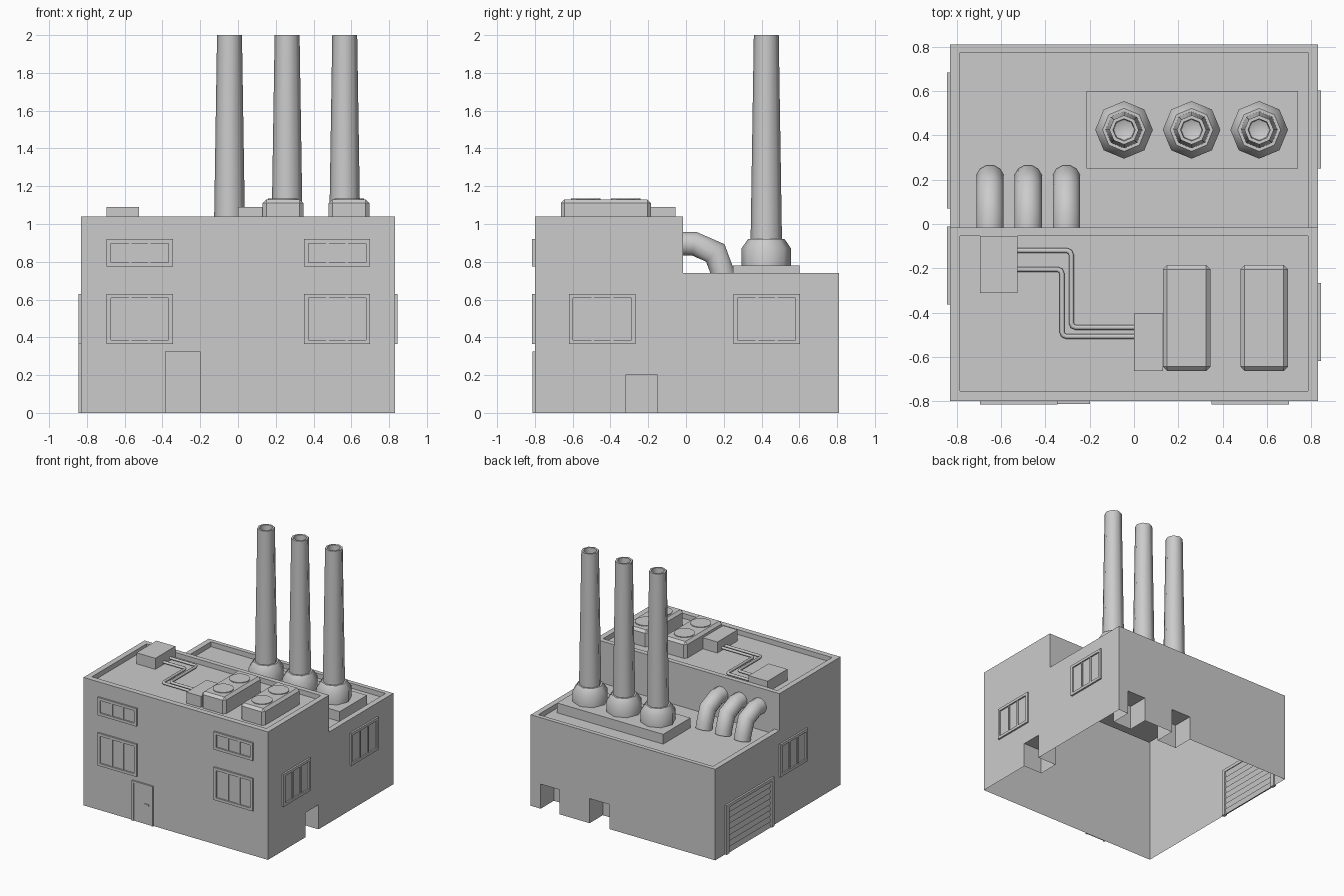
import bpy, bmesh, math
from mathutils import Vector, Matrix

if "Cube" in bpy.data.objects:
    bpy.data.objects.remove(bpy.data.objects["Cube"])


def finish(name, bm, smooth=None):
    bmesh.ops.recalc_face_normals(bm, faces=bm.faces)
    me = bpy.data.meshes.new(name)
    bm.to_mesh(me)
    bm.free()
    ob = bpy.data.objects.new(name, me)
    bpy.context.collection.objects.link(ob)
    bpy.ops.object.select_all(action='DESELECT')
    bpy.context.view_layer.objects.active = ob
    ob.select_set(True)
    if smooth:
        bpy.ops.object.shade_smooth_by_angle(angle=math.radians(smooth))
    return ob


def add_box(bm, x, y, z):
    m = Matrix.Translation(((x[0] + x[1]) / 2, (y[0] + y[1]) / 2, (z[0] + z[1]) / 2))
    m = m @ Matrix.Diagonal((x[1] - x[0], y[1] - y[0], z[1] - z[0], 1))
    return bmesh.ops.create_cube(bm, size=1, matrix=m)['verts']


def box(name, x, y, z):
    bm = bmesh.new()
    add_box(bm, x, y, z)
    return finish(name, bm)


def prism(bm, profile, x0, x1):
    """Extrude a (y, z) profile along x."""
    face = bm.faces.new([bm.verts.new((x0, y, z)) for y, z in profile])
    r = bmesh.ops.extrude_face_region(bm, geom=[face])
    moved = [v for v in r['geom'] if isinstance(v, bmesh.types.BMVert)]
    bmesh.ops.translate(bm, verts=moved, vec=(x1 - x0, 0, 0))


def lathe(name, profile, x, y, sides):
    bm = bmesh.new()
    vs = [bm.verts.new((r, 0, z)) for r, z in profile]
    es = [bm.edges.new(p) for p in zip(vs, vs[1:])]
    bmesh.ops.spin(bm, geom=vs + es, axis=(0, 0, 1), cent=(0, 0, 0),
                   angle=math.tau, steps=sides)
    bmesh.ops.remove_doubles(bm, verts=bm.verts, dist=1e-4)
    bmesh.ops.translate(bm, verts=bm.verts, vec=(x, y, 0))
    return finish(name, bm, 50)


def tube(name, pts, radius, sides):
    """Sweep a round section along a mitred path."""
    pts = [Vector(p) for p in pts]
    bm = bmesh.new()
    rings = []
    d = (pts[1] - pts[0]).normalized()
    u = d.orthogonal().normalized()
    w = d.cross(u)
    ring = [pts[0] + radius * (u * math.cos(a) + w * math.sin(a))
            for a in (math.tau * i / sides for i in range(sides))]
    for i, p in enumerate(pts):
        if i:
            d = (p - pts[i - 1]).normalized()
            n = d if i == len(pts) - 1 else (d + (pts[i + 1] - p).normalized()).normalized()
            ring = [c + d * ((p - c).dot(n) / d.dot(n)) for c in ring]
        rings.append([bm.verts.new(c) for c in ring])
    for a, b in zip(rings, rings[1:]):
        for i in range(sides):
            j = (i + 1) % sides
            bm.faces.new((a[i], a[j], b[j], b[i]))
    return finish(name, bm, 50)


# Stepped building shell
bm = bmesh.new()
prism(bm, [(-.80, 0), (.81, 0), (.81, .74), (-.015, .74), (-.015, 1.04), (-.80, 1.04)], -.83, .83)
building = finish("building_shell", bm)

# Roof recesses, ground-level alcoves and garage opening
cuts = [((-.785, .785), (-.755, -.055), (1.0, 1.2)),
        ((-.785, .785), (-.015, .775), (.70, .9)),
        ((.66, 1), (-.32, -.15), (-.1, .2)),
        ((.57, .74), (.64, 1), (-.1, .2)),
        ((.12, .30), (.64, 1), (-.1, .2)),
        ((-1, -.82), (.10, .655), (-.1, .38))]
for c in cuts:
    cutter = box("cutter", *c)
    cutter.hide_render = True
    bpy.context.view_layer.objects.active = building
    mod = building.modifiers.new("cut", 'BOOLEAN')
    mod.object = cutter
    mod.solver = 'EXACT'
    bpy.ops.object.modifier_apply(modifier=mod.name)
    bpy.data.objects.remove(cutter)

# The shell has no floor and is open behind the garage door
bm = bmesh.new()
bm.from_mesh(building.data)
gone = [f for f in bm.faces if all(abs(v.co.z) < 1e-4 for v in f.verts)
        or all(abs(v.co.x + .82) < 1e-4 for v in f.verts)]
bmesh.ops.delete(bm, geom=gone, context='FACES')
bm.to_mesh(building.data)
bm.free()


def window(name, width, z0, z1, place, panes=3):
    """Framed window facing -y, wall plane at y = 0."""
    bm = bmesh.new()
    h, t = width / 2, .022
    for s in (-1, 1):
        add_box(bm, sorted((s * h, s * (h - t))), (-.014, .0), (z0, z1))
    add_box(bm, (-h + t, h - t), (-.014, 0), (z0, z0 + t))
    add_box(bm, (-h + t, h - t), (-.014, 0), (z1 - t, z1))
    add_box(bm, (-h + t, h - t), (-.003, 0), (z0 + t, z1 - t))
    for i in range(1, panes):
        x = -h + t + (width - 2 * t) * i / panes
        add_box(bm, (x - .007, x + .007), (-.010, -.003), (z0 + t, z1 - t))
    bmesh.ops.transform(bm, matrix=place, verts=bm.verts)
    finish(name, bm)


# Windows on the front, right and left
for x in (-.52, .525):
    window("front_lower_window", .35, .365, .63, Matrix.Translation((x, -.80, 0)))
    window("front_upper_window", .35, .775, .92, Matrix.Translation((x, -.80, 0)))
for y in (-.443, .427):
    window("right_window", .352, .365, .63,
           Matrix.Translation((.83, y, 0)) @ Matrix.Rotation(math.pi / 2, 4, 'Z'))
window("left_window", .352, .365, .63,
       Matrix.Translation((-.83, -.187, 0)) @ Matrix.Rotation(-math.pi / 2, 4, 'Z'))

# Front door with frame and handle
bm = bmesh.new()
add_box(bm, (-.387, -.372), (-.813, -.80), (0, .325))
add_box(bm, (-.213, -.198), (-.813, -.80), (0, .325))
add_box(bm, (-.372, -.213), (-.813, -.80), (.308, .325))
finish("door_frame", bm)
box("door_panel", (-.372, -.213), (-.806, -.80), (0, .308))
box("door_handle", (-.277, -.236), (-.813, -.806), (.153, .166))

# Garage door: frame and overlapping slats
bm = bmesh.new()
add_box(bm, (-.845, -.82), (.07, .105), (0, .40))
add_box(bm, (-.845, -.82), (.65, .685), (0, .40))
add_box(bm, (-.845, -.82), (.105, .65), (.375, .40))
finish("garage_frame", bm)
bm = bmesh.new()
n = 8
for i in range(n):
    z0, z1 = .375 * i / n, .375 * (i + 1) / n
    bmesh_profile = [(.105, z0), (.65, z0), (.65, z1), (.105, z1)]
    face = [bm.verts.new((-.836 if z == z0 else -.826, y, z)) for y, z in bmesh_profile]
    bm.faces.new(face)
    low = [bm.verts.new((-.826, y, z0)) for y in (.105, .65)]
    bm.faces.new((face[0], face[1], low[1], low[0]))
finish("garage_slats", bm)

# Chimneys on their plinth
box("chimney_plinth", (-.215, .74), (.25, .60), (.70, .78))
for x in (-.045, .26, .565):
    lathe("chimney", [(.13, .78), (.13, .872), (.097, .92), (.083, .92), (.066, 2.0),
                      (.050, 2.0), (.047, 1.93), (0, 1.91)], x, .425, 8)

# Bent wall pipes
for x in (-.65, -.478, -.305):
    tube("wall_pipe", [(x, -.015, .895), (x, .045, .895), (x, .155, .847),
                       (x, .195, .74), (x, .205, .70)], .064, 12)

# Rooftop cooling units with fan discs
for x in (.238, .588):
    bm = bmesh.new()
    add_box(bm, (x - .108, x + .108), (-.663, -.185), (1.0, 1.13))
    edges = [e for e in bm.edges if all(v.co.z > 1.1 for v in e.verts)
             or abs(e.verts[0].co.z - e.verts[1].co.z) > .1]
    bmesh.ops.bevel(bm, geom=edges, offset=.02, segments=1, affect='EDGES')
    finish("cooling_unit", bm)
    for y in (-.53, -.318):
        lathe("cooling_fan", [(.078, 1.129), (.078, 1.136), (0, 1.136)], x, y, 16)

# Rooftop boxes and connecting conduits
box("control_box", (-.695, -.525), (-.312, -.055), (1.0, 1.09))
box("junction_box", (0, .13), (-.663, -.403), (1.0, 1.09))


def conduit(ya, xm, yb):
    c, z = .02, 1.02
    tube("conduit", [(-.525, ya, z), (xm - c, ya, z), (xm - .3 * c, ya - .3 * c, z),
                     (xm, ya - c, z), (xm, yb + c, z), (xm + .3 * c, yb + .3 * c, z),
                     (xm + c, yb, z), (0, yb, z)], .011, 8)


conduit(-.120, -.283, -.467)
conduit(-.205, -.325, -.508)
